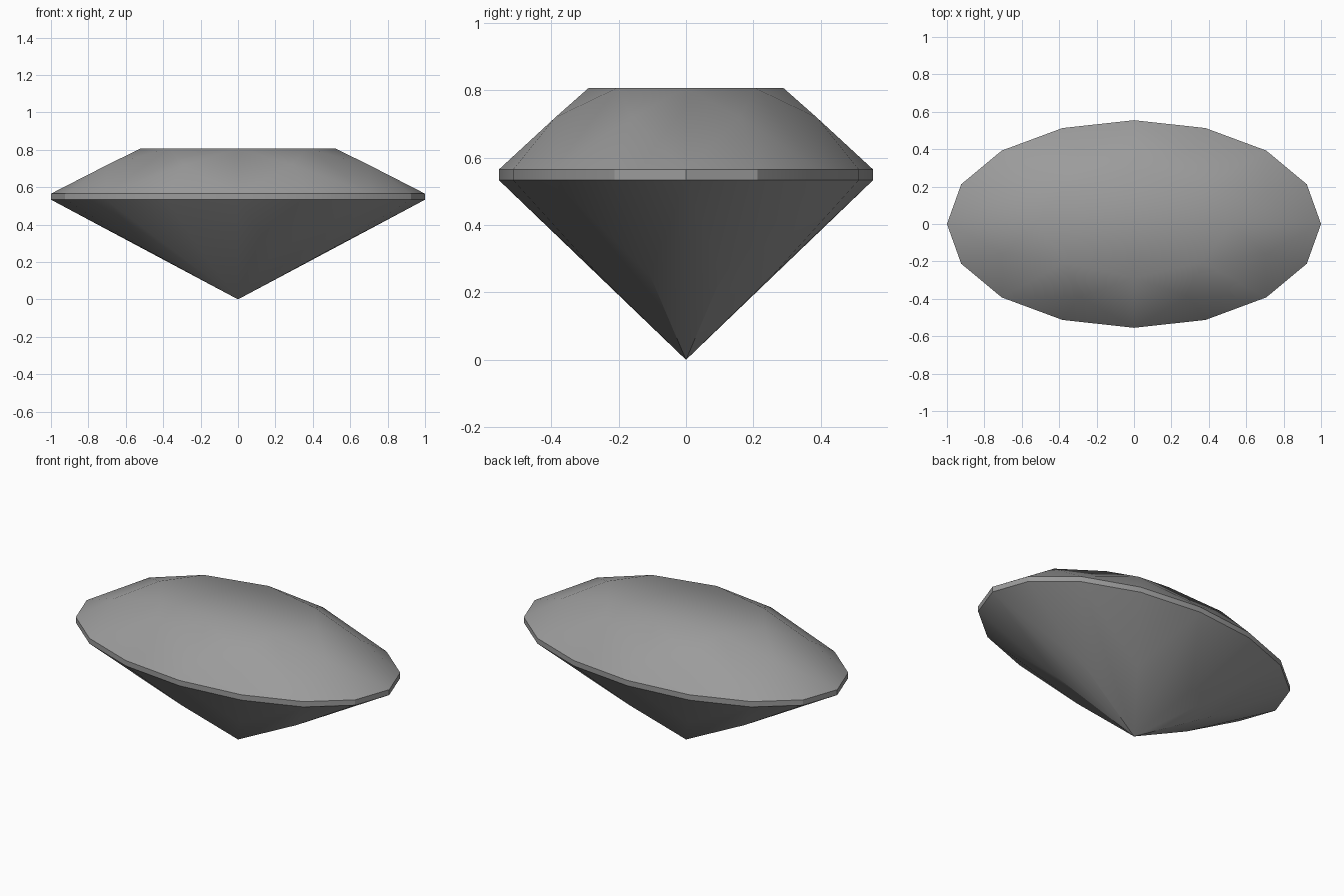
import bpy, bmesh, math

if "Cube" in bpy.data.objects:
    bpy.data.objects.remove(bpy.data.objects["Cube"])

RX, RY = 1.0, 0.555          # girdle radii of the oval
Z_TABLE, Z_STAR, Z_GT, Z_GB, Z_PAV = 0.807, 0.719, 0.565, 0.533, 0.25

bm = bmesh.new()


def ring(scale, z, count, offset=0.0):
    """Oval ring of vertices."""
    out = []
    for i in range(count):
        a = math.tau * (i + offset) / count
        out.append(bm.verts.new((RX * scale * math.cos(a), RY * scale * math.sin(a), z)))
    return out


table = ring(0.52, Z_TABLE, 8)
star = ring(0.757, Z_STAR, 8, 0.5)
top = ring(1.0, Z_GT, 16)
bot = ring(1.0, Z_GB, 16)
pav = ring(0.5, Z_PAV, 8, 0.5)
culet = bm.verts.new((0, 0, 0))

# table
bm.faces.new(table)
for i in range(8):
    j, g = (i + 1) % 8, 2 * i
    g1, g2 = g + 1, (g + 2) % 16
    # crown: star, kite and upper girdle facets
    bm.faces.new((table[i], star[i], table[j]))
    bm.faces.new((table[i], star[i - 1], top[g], star[i]))
    bm.faces.new((star[i], top[g], top[g1]))
    bm.faces.new((star[i], top[g1], top[g2]))
    # girdle band
    bm.faces.new((top[g], bot[g], bot[g1], top[g1]))
    bm.faces.new((top[g1], bot[g1], bot[g2], top[g2]))
    # pavilion: lower girdle facets and main kites
    bm.faces.new((bot[g], pav[i], bot[g1]))
    bm.faces.new((bot[g1], pav[i], bot[g2]))
    bm.faces.new((bot[g], pav[i - 1], culet, pav[i]))
bmesh.ops.recalc_face_normals(bm, faces=bm.faces)

mesh = bpy.data.meshes.new("oval_gem")
bm.to_mesh(mesh)
bm.free()
gem = bpy.data.objects.new("oval_gem", mesh)
bpy.context.collection.objects.link(gem)

# single gray colour
gray = bpy.data.materials.new("gem_gray")
gray.diffuse_color = (0.33, 0.33, 0.33, 1)
gray.use_nodes = True
gray.node_tree.nodes["Principled BSDF"].inputs["Base Color"].default_value = gray.diffuse_color
mesh.materials.append(gray)

# soft facets, crisp girdle
bpy.context.view_layer.objects.active = gem
gem.select_set(True)
bpy.ops.object.shade_smooth_by_angle(angle=math.radians(30))
